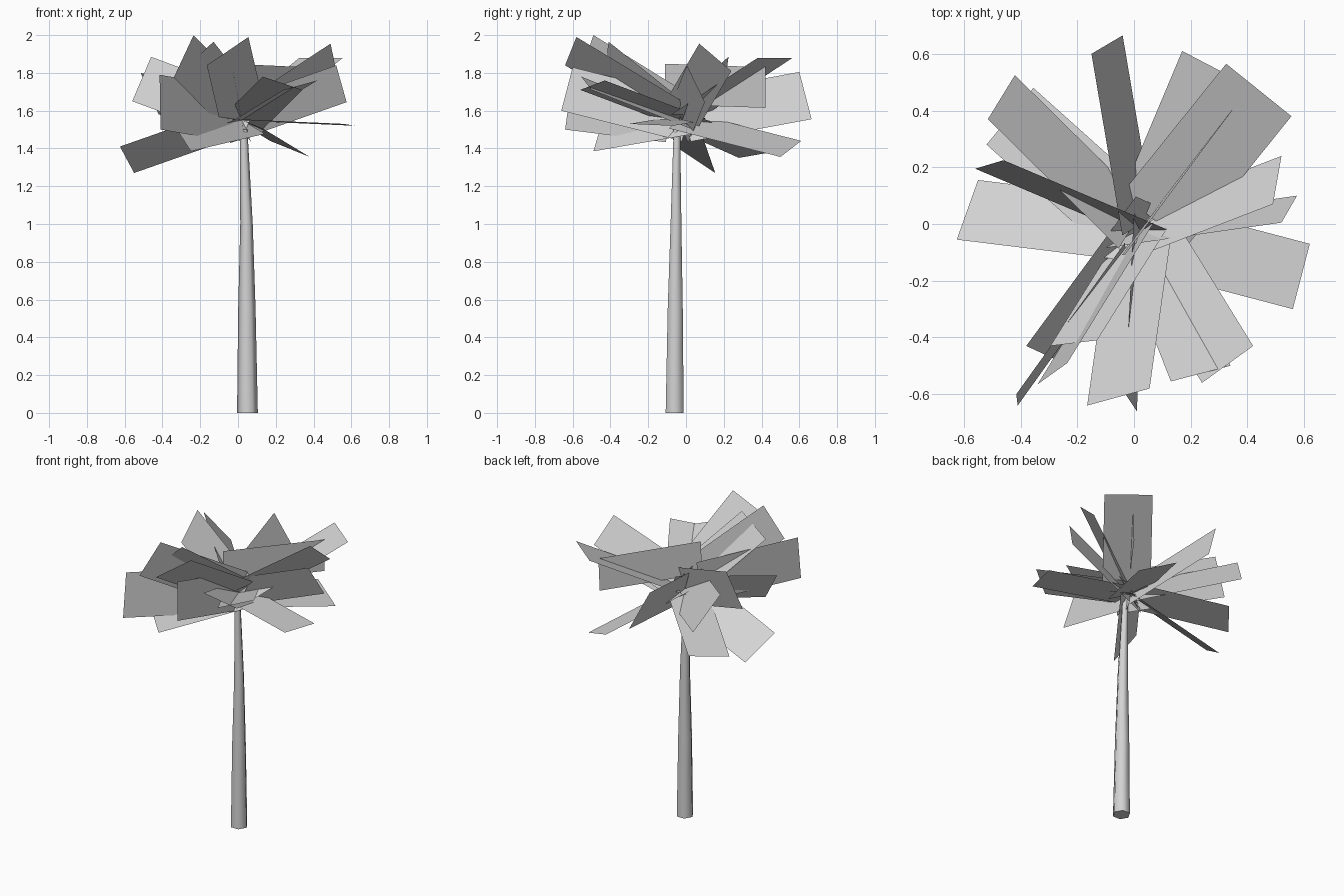
import bpy, bmesh, math
from mathutils import Vector

cube = bpy.data.objects.get("Cube")
if cube:
    bpy.data.objects.remove(cube, do_unlink=True)

# One pale grey for trunk and fronds
grey = bpy.data.materials.new("pale_grey")
grey.use_nodes = True
colour = (0.65, 0.65, 0.65, 1)
grey.diffuse_color = colour
grey.node_tree.nodes["Principled BSDF"].inputs["Base Color"].default_value = colour


def add_object(name, bm):
    mesh = bpy.data.meshes.new(name)
    bm.to_mesh(mesh)
    bm.free()
    mesh.materials.append(grey)
    obj = bpy.data.objects.new(name, mesh)
    bpy.context.collection.objects.link(obj)
    return obj


# Trunk: hexagonal rings (x, y, z, radius), slightly bent and tapering
rings = [(.05, -.06, 0, .055), (.047, -.057, .55, .046),
         (.045, -.053, 1, .033), (.03, -.048, 1.5, .02)]
sides = 6
bm = bmesh.new()
loops = []
for x, y, z, r in rings:
    angles = [math.tau * i / sides for i in range(sides)]
    loops.append([bm.verts.new((x + r * math.cos(a), y + r * math.sin(a), z)) for a in angles])
for low, high in zip(loops, loops[1:]):
    for i in range(sides):
        j = (i + 1) % sides
        bm.faces.new((low[i], low[j], high[j], high[i])).smooth = True
bm.faces.new(loops[0][::-1])
bm.faces.new(loops[-1])
for edge in bm.edges:
    edge.smooth = not any(len(f.verts) == sides for f in edge.link_faces)
add_object("trunk", bm)

# Fronds: flat rectangles given by their two outer corners, reaching to the crown
crown = Vector((.02, -.02, 1.55))
frond_length = .66
tips = [
    ((-.15, .60, 1.805), (-.04, .665, 1.555)),
    ((.17, .61, 1.44), (.38, .50, 1.355)),
    ((.325, .565, 1.88), (.555, .38, 1.88)),
    ((.49, .07, 1.955), (.52, .24, 1.81)),
    ((.52, .005, 1.84), (.575, .10, 1.645)),
    ((.62, -.07, 1.52), (.56, -.30, 1.53)),
    ((.42, -.43, 1.76), (.24, -.56, 1.71)),
    ((.13, -.555, 1.78), (.34, -.50, 1.71)),
    ((.055, -.58, 1.99), (-.165, -.64, 1.84)),
    ((.01, -.66, 1.60), (-.03, -.60, 1.83)),
    ((-.415, -.60, 1.79), (-.41, -.64, 1.50)),
    ((-.235, -.49, 2.0), (-.34, -.565, 1.775)),
    ((-.25, -.49, 1.385), (-.38, -.43, 1.59)),
    ((-.625, -.055, 1.41), (-.55, .155, 1.27)),
    ((-.56, .195, 1.65), (-.46, .225, 1.885)),
    ((-.515, .37, 1.80), (-.42, .525, 1.58)),
    ((-.52, .28, 1.35), (-.355, .48, 1.385)),
    ((.36, .42, 1.83), (.35, .42, 1.615)),
    ((-.13, -.41, 1.965), (-.295, -.43, 1.81)),
]
for number, (a, b) in enumerate(tips, 1):
    a, b = Vector(a), Vector(b)
    across = (b - a).normalized()
    inward = crown - (a + b) / 2
    inward -= across * inward.dot(across)
    inward = inward.normalized() * frond_length
    bm = bmesh.new()
    face = bm.faces.new([bm.verts.new(p) for p in (a, b, b + inward, a + inward)])
    face.normal_update()
    if face.normal.z < 0:
        face.normal_flip()
    add_object(f"frond_{number}", bm)
